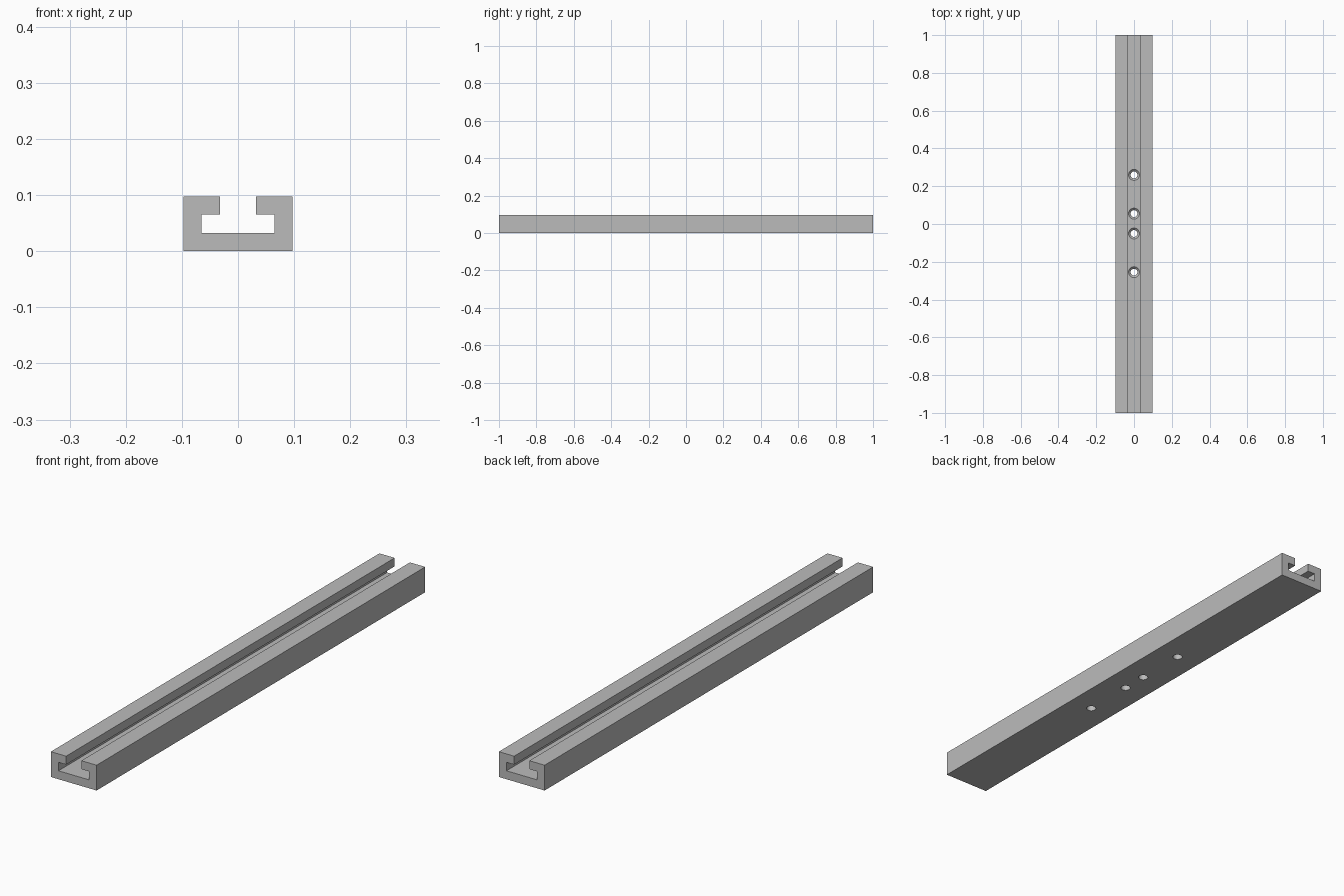
import bpy
import bmesh
import math

cube = bpy.data.objects.get("Cube")
if cube:
    bpy.data.objects.remove(cube, do_unlink=True)

U = 0.0325            # wall thickness, the module of the section
HOLES = (0.26, 0.055, -0.05, -0.255)

metal = bpy.data.materials.new("plain grey metal")
metal.use_nodes = True
metal.diffuse_color = (0.5, 0.5, 0.5, 1)
metal.node_tree.nodes["Principled BSDF"].inputs["Base Color"].default_value = (0.5, 0.5, 0.5, 1)


def make_object(name, bm):
    bmesh.ops.recalc_face_normals(bm, faces=bm.faces[:])
    mesh = bpy.data.meshes.new(name)
    bm.to_mesh(mesh)
    bm.free()
    mesh.materials.append(metal)
    obj = bpy.data.objects.new(name, mesh)
    bpy.context.collection.objects.link(obj)
    return obj


# Slotted channel: mirrored half section extruded along its length
half = [(3, 0), (3, 3), (1, 3), (1, 2), (2, 2), (2, 1)]
section = half + [(-x, z) for x, z in reversed(half)]
bm = bmesh.new()
face = bm.faces.new([bm.verts.new((x * U, -1, z * U)) for x, z in section])
end = bmesh.ops.extrude_face_region(bm, geom=[face])
bmesh.ops.translate(bm, vec=(0, 2, 0),
                    verts=[g for g in end["geom"] if isinstance(g, bmesh.types.BMVert)])
track = make_object("slotted_track", bm)

# Countersunk screw holes: a turned profile (radius, height) repeated along the floor
profile = [(0.018, -0.01), (0.018, U - 0.011), (0.029, U), (0.029, U + 0.01)]
SIDES = 32
bm = bmesh.new()
for y in HOLES:
    rings = [[bm.verts.new((r * math.cos(math.tau * i / SIDES),
                            y + r * math.sin(math.tau * i / SIDES), z))
              for i in range(SIDES)] for r, z in profile]
    for low, high in zip(rings, rings[1:]):
        for i in range(SIDES):
            j = (i + 1) % SIDES
            bm.faces.new((low[i], low[j], high[j], high[i]))
    bm.faces.new(rings[0])
    bm.faces.new(rings[-1])
cutter = make_object("screw_hole_cutter", bm)
cutter.hide_render = True
cutter.hide_viewport = True

cut = track.modifiers.new("screw holes", "BOOLEAN")
cut.operation = "DIFFERENCE"
cut.solver = "EXACT"
cut.object = cutter

# Apply the cut and drop the helper
bpy.context.view_layer.update()
result = bpy.data.meshes.new_from_object(
    track.evaluated_get(bpy.context.evaluated_depsgraph_get()))
track.modifiers.clear()
track.data = result
bpy.data.objects.remove(cutter, do_unlink=True)

# Smooth round walls, crisp edges elsewhere
bpy.ops.object.select_all(action="DESELECT")
track.select_set(True)
bpy.context.view_layer.objects.active = track
bpy.ops.object.shade_smooth_by_angle(angle=math.radians(30))
